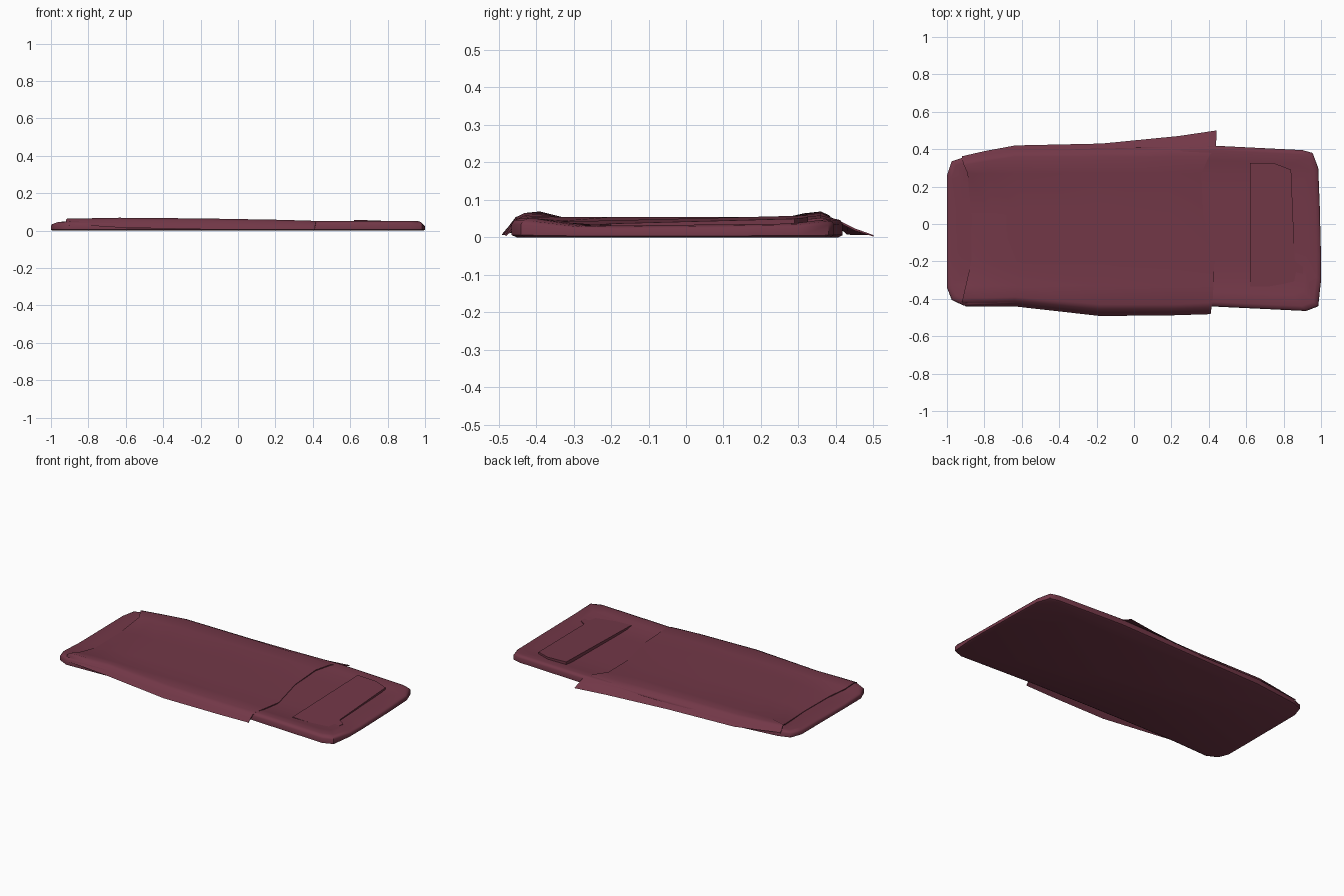
import bpy, bmesh, math

cube = bpy.data.objects.get("Cube")
if cube:
    bpy.data.objects.remove(cube, do_unlink=True)

fabric = bpy.data.materials.new("maroon fabric")
fabric.use_nodes = True
COLOUR = (0.17, 0.039, 0.064, 1)
fabric.diffuse_color = COLOUR
bsdf = fabric.node_tree.nodes["Principled BSDF"]
bsdf.inputs["Base Color"].default_value = COLOUR
bsdf.inputs["Roughness"].default_value = 0.9


def finish(name, bm, angle):
    """Turn a bmesh into a smooth shaded object."""
    bmesh.ops.recalc_face_normals(bm, faces=bm.faces)
    mesh = bpy.data.meshes.new(name)
    bm.to_mesh(mesh)
    bm.free()
    mesh.materials.append(fabric)
    obj = bpy.data.objects.new(name, mesh)
    bpy.context.collection.objects.link(obj)
    bpy.ops.object.select_all(action='DESELECT')
    bpy.context.view_layer.objects.active = obj
    obj.select_set(True)
    bpy.ops.object.shade_smooth_by_angle(angle=math.radians(angle))


def bridge(bm, a, b, closed):
    for i in range(len(a) if closed else len(a) - 1):
        j = (i + 1) % len(a)
        bm.faces.new((a[i], a[j], b[j], b[i]))


def lerp(a, b, t):
    return a + (b - a) * t


def sag(y):
    """Height factor: full along the long sides, sunken in the middle."""
    side = min(max((abs(y) - 0.28) / 0.13, 0), 1)
    return lerp(0.64 + 0.2 * y, 1, side)


# Mattress: the outline lofted through inset rings, with a sagging top
outline = [(-1, -0.34), (-0.975, -0.405), (-0.91, -0.437), (-0.6, -0.425),
           (-0.1, -0.43), (0.4, -0.44), (0.92, -0.465), (0.985, -0.44),
           (1, -0.3), (1, -0.18), (0.993, 0.1), (0.985, 0.3), (0.955, 0.38),
           (0.9, 0.395), (0.44, 0.418), (-0.1, 0.405), (-0.6, 0.395),
           (-0.9, 0.36), (-0.975, 0.335), (-1, 0.26), (-1, 0.1), (-1, -0.18)]
bm = bmesh.new()
rings = []
for inset, z in ((0.012, 0), (0, 0.006), (0, 0.035), (0.007, 0.046), (0.025, 0.052),
                 (0.08, 0.051), (0.16, 0.05), (0.26, 0.05)):
    ring = []
    for x, y in outline:
        px, py = x * (1 - inset), y * (1 - inset * 2.3)
        ring.append(bm.verts.new((px, py, z * sag(py))))
    rings.append(ring)
for low, high in zip(rings, rings[1:]):
    bridge(bm, low, high, True)
bm.faces.new(rings[0])
bm.faces.new(rings[-1])
finish("mattress", bm, 50)

# Pillow: a slab tilted towards the right side and the end of the mattress
pillow = [(0.62, -0.335), (0.9, -0.33), (0.905, -0.23), (0.86, -0.2),
          (0.84, 0.29), (0.75, 0.325), (0.62, 0.325)]
bm = bmesh.new()
base = [bm.verts.new((x, y, 0.012)) for x, y in pillow]
top = [bm.verts.new((x, y, 0.05 + y * 0.025 - (x - 0.62) * 0.035)) for x, y in pillow]
bridge(bm, base, top, True)
bm.faces.new(base)
bm.faces.new(top)
finish("pillow", bm, 30)

# Blanket: a sheet draped over both sides, with wavy foot and head edges
foot = [-0.9, -0.91, -0.92, -0.915, -0.9, -0.87, -0.87, -0.89, -0.91, -0.915, -0.92, -0.92]
head = [0.41, 0.412, 0.415, 0.42, 0.425, 0.43, 0.37, 0.36, 0.4, 0.437, 0.44, 0.44]
# position along, right hem, right fold, left fold, left hem, hem z, fold z, middle z
flat = [0.054] * 4
stations = [(0, -0.442, -0.395, 0.315, 0.362, 0.032, 0.064, [0.046, 0.034, 0.036, 0.044]),
            (0.09, -0.442, -0.395, 0.335, 0.39, 0.026, 0.066, flat),
            (0.21, -0.442, -0.39, 0.36, 0.42, 0.016, 0.069, flat),
            (0.55, -0.492, -0.43, 0.36, 0.43, 0.007, 0.065, flat),
            (0.85, -0.488, -0.43, 0.36, 0.47, 0.006, 0.058, flat),
            (1, -0.482, -0.42, 0.36, 0.5, 0.006, 0.052, [0.044, 0.033, 0.036, 0.042])]
bm = bmesh.new()
rows = []
for t, hem_r, fold_r, fold_l, hem_l, hem_z, fold_z, middle in stations:
    ys = [hem_r, lerp(hem_r, fold_r, 0.3), lerp(hem_r, fold_r, 0.6), fold_r,
          -0.33, -0.2, 0.05, 0.27,
          fold_l, lerp(hem_l, fold_l, 0.63), lerp(hem_l, fold_l, 0.35), hem_l]
    low_z, side_z = lerp(hem_z, fold_z, 0.38), lerp(hem_z, fold_z, 0.8)
    zs = [hem_z, low_z, side_z, fold_z] + middle + [fold_z, side_z, low_z, hem_z]
    rows.append([bm.verts.new((lerp(f, h, t), y, z))
                 for f, h, y, z in zip(foot, head, ys, zs)])
for a, b in zip(rows, rows[1:]):
    bridge(bm, b, a, False)
# Turned-down lip where the blanket meets the mattress at both ends
for edge in (rows[0], rows[-1]):
    lip = [bm.verts.new((v.co.x, v.co.y, max(v.co.z - 0.006, 0.002))) for v in edge]
    bridge(bm, edge, lip, False)
finish("blanket", bm, 80)
